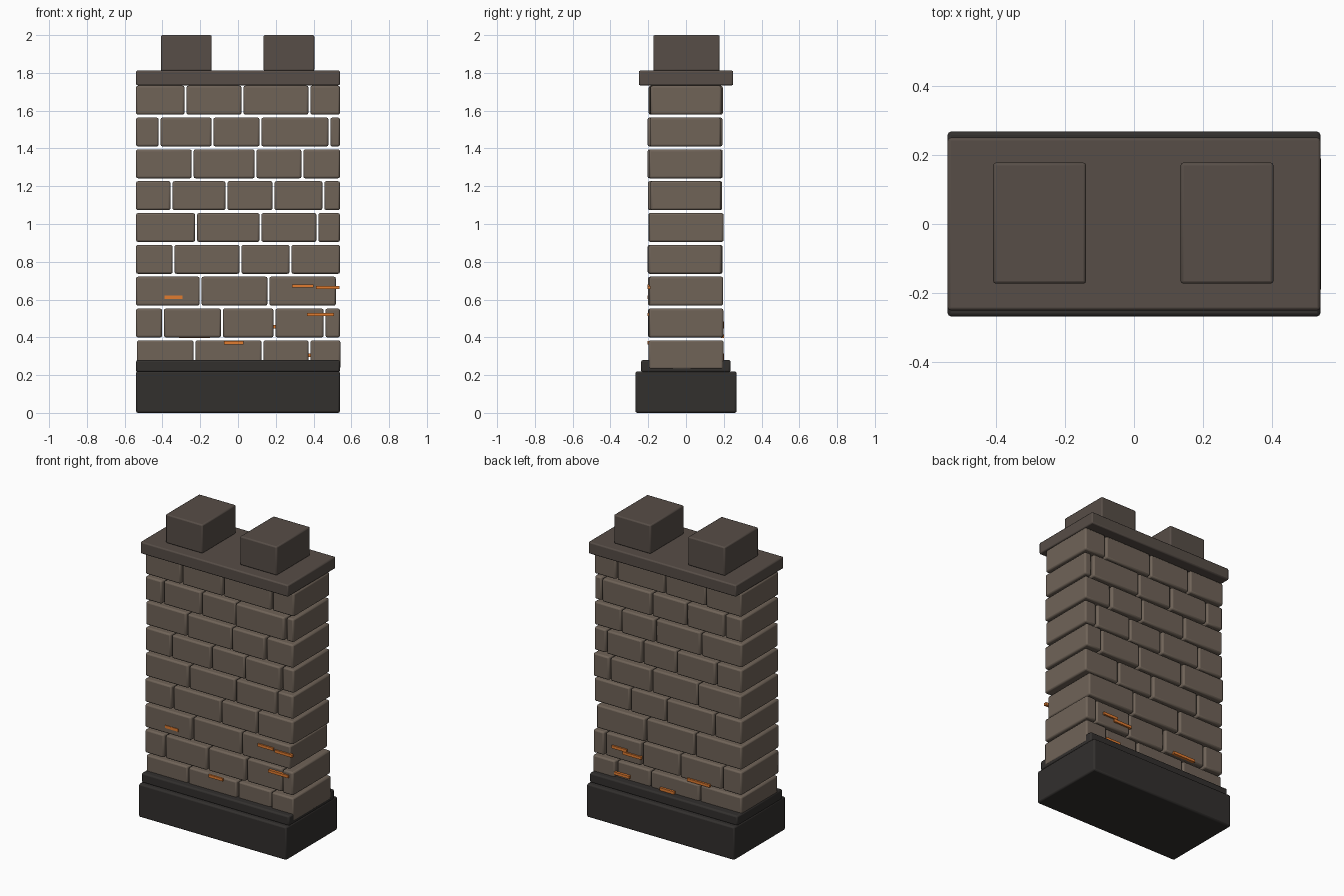
import bpy, random
random.seed(4)


def material(name, rgb):
    m = bpy.data.materials.new(name)
    m.diffuse_color = (*rgb, 1)
    return m


BRICK = material("brown_stone", (0.16, 0.125, 0.097))
CAP = material("cap_stone", (0.095, 0.075, 0.063))
BASE = material("dark_stone", (0.032, 0.029, 0.027))
EMBER = material("ember_orange", (0.75, 0.2, 0.03))


def box(name, x, y, z, mat, bevel=0.0):
    """Bevelled box from (min, max) ranges on each axis."""
    bpy.ops.mesh.primitive_cube_add(size=1, location=[(a + b) / 2 for a, b in (x, y, z)])
    ob = bpy.context.object
    ob.name = name
    ob.scale = [b - a for a, b in (x, y, z)]
    bpy.ops.object.transform_apply(location=False, rotation=False, scale=True)
    ob.data.materials.append(mat)
    if bevel:
        mod = ob.modifiers.new("edge_bevel", 'BEVEL')
        mod.width = bevel
        mod.segments = 2
    bpy.ops.object.shade_smooth_by_angle()
    return ob


# Stepped foundation
box("foundation", (-0.54, 0.54), (-0.268, 0.268), (0, 0.22), BASE, 0.01)
box("foundation_step", (-0.54, 0.54), (-0.238, 0.236), (0.215, 0.28), BASE, 0.01)

# Courses of full-depth bricks: x of every joint, bottom row first
COURSES = [
    (-0.54, -0.23, 0.13, 0.378, 0.547),
    (-0.545, -0.397, -0.085, 0.193, 0.458, 0.545),
    (-0.545, -0.198, 0.161, 0.523),
    (-0.545, -0.341, 0.013, 0.278, 0.545),
    (-0.545, -0.222, 0.119, 0.42, 0.545),
    (-0.545, -0.352, -0.061, 0.188, 0.452, 0.545),
    (-0.545, -0.24, 0.093, 0.341, 0.545),
    (-0.545, -0.415, -0.135, 0.119, 0.484, 0.545),
    (-0.545, -0.278, 0.024, 0.378, 0.545),
]
for row, joints in enumerate(COURSES):
    z = 0.231 + row * 0.1685
    for a, b in zip(joints, joints[1:]):
        depth = 0.193 + random.uniform(-0.006, 0.006)
        shift = random.uniform(-0.006, 0.002)
        box(f"brick_row_{row + 1}", (a + 0.005, b - 0.005),
            (shift - depth, shift + depth), (z, z + 0.153), BRICK, 0.01)

# Cap slab and two merlons
box("cap_slab", (-0.54, 0.54), (-0.25, 0.25), (1.734, 1.812), CAP, 0.008)
for side, x0 in (("left", -0.408), ("right", 0.135)):
    box(f"merlon_{side}", (x0, x0 + 0.269), (-0.173, 0.178), (1.81, 2.0), CAP, 0.008)

# Glowing cracks on both faces: centre x, length, z
FRONT = [(-0.342, 0.095, 0.613), (0.343, 0.112, 0.672), (0.475, 0.126, 0.664),
         (0.437, 0.145, 0.521), (-0.022, 0.104, 0.372)]
BACK = [(0.35, 0.11, 0.475), (0.255, 0.135, 0.455), (0.33, 0.11, 0.305),
        (-0.23, 0.165, 0.405), (0.0, 0.105, 0.29)]
for face, y, cracks in (("front", -0.196, FRONT), ("back", 0.193, BACK)):
    for cx, length, z in cracks:
        box(f"glowing_crack_{face}", (cx - length / 2, cx + length / 2),
            (y - 0.009, y + 0.009), (z - 0.009, z + 0.009), EMBER)
